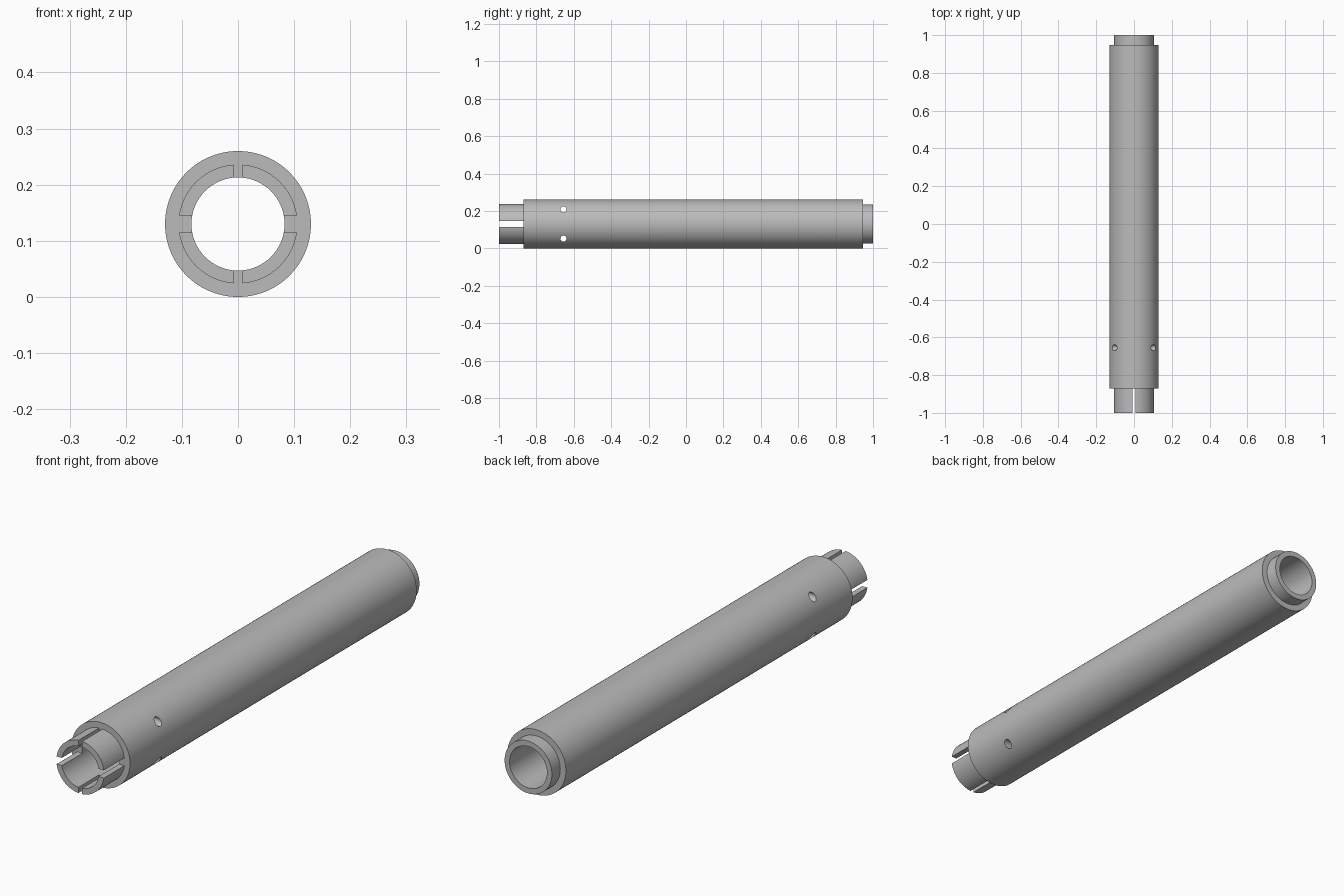
import bpy, bmesh, math
from mathutils import Vector, Matrix

AXIS_Z = 0.13      # height of the tube's centre line
BORE = 0.083
SEGMENTS = 96

cube = bpy.data.objects.get("Cube")
if cube:
    bpy.data.objects.remove(cube, do_unlink=True)

metal = bpy.data.materials.new("grey metal")
metal.use_nodes = True
grey = (0.5, 0.5, 0.5, 1)
metal.diffuse_color = grey
metal.node_tree.nodes["Principled BSDF"].inputs["Base Color"].default_value = grey


def finish_mesh(name, bm):
    bmesh.ops.recalc_face_normals(bm, faces=bm.faces)
    mesh = bpy.data.meshes.new(name)
    bm.to_mesh(mesh)
    bm.free()
    mesh.materials.append(metal)
    obj = bpy.data.objects.new(name, mesh)
    bpy.context.collection.objects.link(obj)
    return obj


def turned(name, profile):
    """Revolve a closed (radius, y) outline about the tube's axis."""
    bm = bmesh.new()
    rings = []
    for i in range(SEGMENTS):
        a = math.tau * i / SEGMENTS
        rings.append([bm.verts.new((r * math.cos(a), y, AXIS_Z + r * math.sin(a)))
                      for r, y in profile])
    n = len(profile)
    for i in range(SEGMENTS):
        a, b = rings[i], rings[(i + 1) % SEGMENTS]
        for j in range(n):
            k = (j + 1) % n
            bm.faces.new((a[j], a[k], b[k], b[j]))
    return finish_mesh(name, bm)


def box(name, centre, size):
    bm = bmesh.new()
    bmesh.ops.create_cube(bm, size=1, matrix=Matrix.Translation(centre) @ Matrix.Diagonal((*size, 1)))
    return finish_mesh(name, bm)


def cross_pin(name, y, z, radius):
    bm = bmesh.new()
    place = Matrix.Translation((0, y, z)) @ Matrix.Rotation(math.pi / 2, 4, "Y")
    bmesh.ops.create_cone(bm, cap_ends=True, segments=32, radius1=radius,
                          radius2=radius, depth=0.4, matrix=place)
    return finish_mesh(name, bm)


def select_only(obj):
    bpy.ops.object.select_all(action="DESELECT")
    obj.select_set(True)
    bpy.context.view_layer.objects.active = obj


def cut(obj, cutters):
    select_only(obj)
    for cutter in cutters:
        mod = obj.modifiers.new("cut", "BOOLEAN")
        mod.operation = "DIFFERENCE"
        mod.solver = "EXACT"
        mod.object = cutter
        bpy.ops.object.modifier_apply(modifier=mod.name)
        bpy.data.objects.remove(cutter, do_unlink=True)


# Main tube with the stepped rear spigot
tube = turned("main_tube", [(BORE, -0.87), (0.13, -0.87), (0.13, 0.947),
                            (0.105, 0.947), (0.105, 1.0), (BORE, 1.0)])
# Cross-drilled holes near the front, above and below the axis
cut(tube, [cross_pin("hole_cutter", -0.655, AXIS_Z + side * 0.078, 0.016)
           for side in (-1, 1)])

# Front spigot split into four prongs by crossed slots
prongs = turned("front_prongs", [(BORE, -1.0), (0.106, -1.0), (0.106, -0.87), (BORE, -0.87)])
cut(prongs, [box("narrow_slot_cutter", (0, -0.95, AXIS_Z), (0.016, 0.3, 0.4)),
             box("wide_slot_cutter", (0, -0.95, AXIS_Z), (0.4, 0.3, 0.031))])

for part in (tube, prongs):
    select_only(part)
    bpy.ops.object.shade_smooth_by_angle(angle=math.radians(30))
